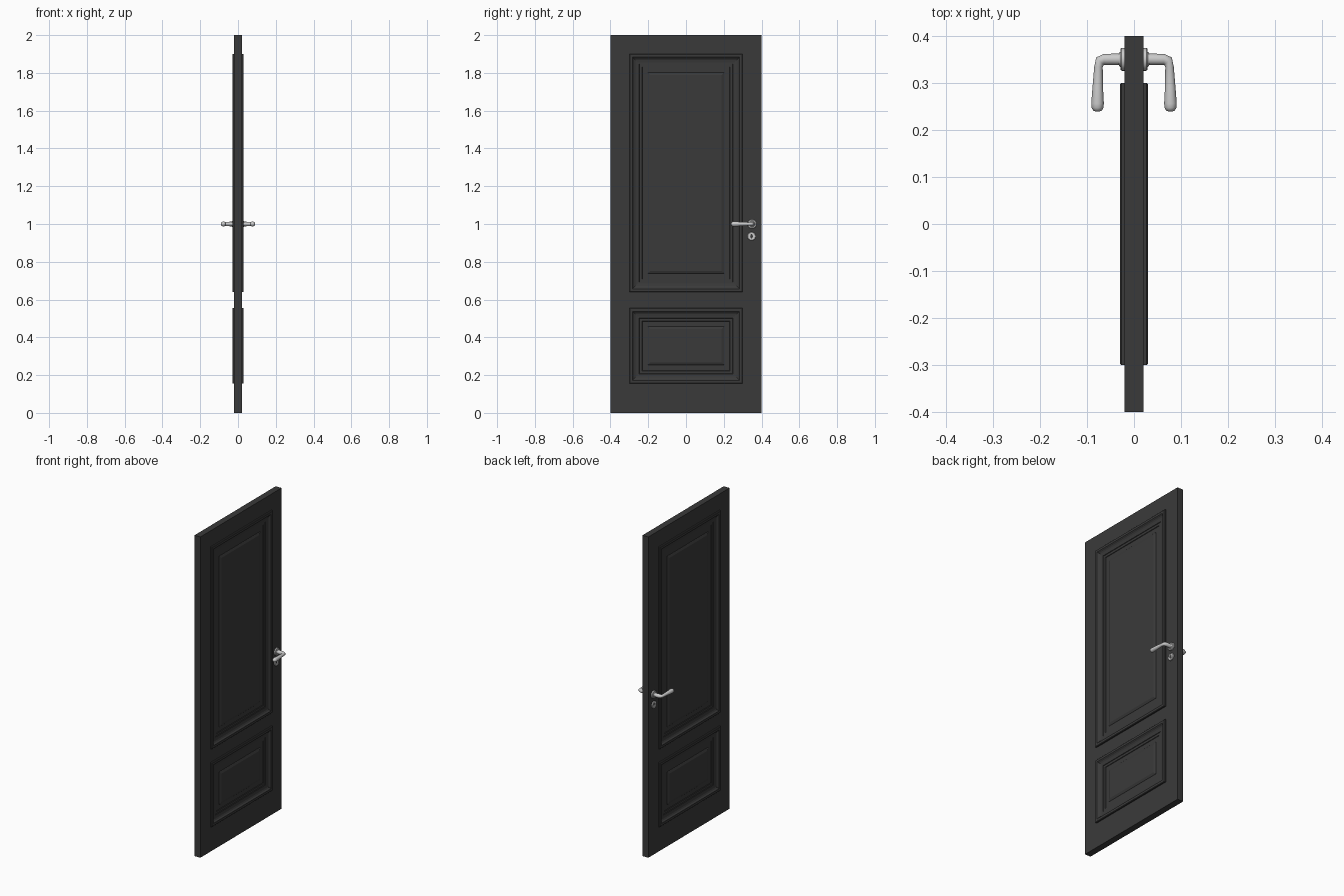
import bpy, bmesh
from math import sin, cos, radians, pi

if "Cube" in bpy.data.objects:
    bpy.data.objects.remove(bpy.data.objects["Cube"])

dark = bpy.data.materials.new("dark_paint")
dark.diffuse_color = (0.042, 0.042, 0.042, 1)
dark.use_nodes = True
dark.node_tree.nodes["Principled BSDF"].inputs["Base Color"].default_value = dark.diffuse_color


def finish(bm, name, mat=None, mirror=True, smooth=None):
    bmesh.ops.recalc_face_normals(bm, faces=bm.faces)
    me = bpy.data.meshes.new(name)
    bm.to_mesh(me)
    bm.free()
    ob = bpy.data.objects.new(name, me)
    bpy.context.collection.objects.link(ob)
    if mat:
        me.materials.append(mat)
    if smooth:
        bpy.context.view_layer.objects.active = ob
        ob.select_set(True)
        bpy.ops.object.shade_smooth_by_angle(angle=radians(smooth))
        ob.select_set(False)
    if mirror:  # same part on the other face of the door
        ob.modifiers.new("other_side", 'MIRROR').use_axis[0] = True
    return ob


def loft(name, loops, cap_start=False, cap_end=False, **kw):
    bm = bmesh.new()
    rings = [[bm.verts.new(p) for p in loop] for loop in loops]
    n = len(rings[0])
    for a, b in zip(rings, rings[1:]):
        for i in range(n):
            j = (i + 1) % n
            bm.faces.new((a[i], a[j], b[j], b[i]))
    if cap_start:
        bm.faces.new(rings[0])
    if cap_end:
        bm.faces.new(rings[-1])
    # loops start facing +x, so make sure the cap points outwards
    ob = finish(bm, name, **kw)
    return ob


def oval(x, y, z, ry, rz, n=24):
    return [(x, y + ry * cos(2 * pi * i / n), z + rz * sin(2 * pi * i / n)) for i in range(n)]


# Door slab: grid of cells with two openings, extruded to thickness
panels = {"upper_panel": (0.64, 1.90), "lower_panel": (0.155, 0.555)}
T, W, LAP = 0.02, 0.30, 0.012
ys = [-0.4, -W + LAP, W - LAP, 0.4]
zs = [0, 0.155 + LAP, 0.555 - LAP, 0.64 + LAP, 1.90 - LAP, 2]
bm = bmesh.new()
grid = [[bm.verts.new((-T, y, z)) for z in zs] for y in ys]
for i in range(3):
    for k in range(5):
        if not (i == 1 and k in (1, 3)):
            bm.faces.new((grid[i][k], grid[i + 1][k], grid[i + 1][k + 1], grid[i][k + 1]))
ext = bmesh.ops.extrude_face_region(bm, geom=bm.faces[:], use_keep_orig=True)
bmesh.ops.translate(bm, vec=(2 * T, 0, 0),
                    verts=[g for g in ext["geom"] if isinstance(g, bmesh.types.BMVert)])
finish(bm, "door_slab", dark, mirror=False)

# Moulded panels: (inset from outer edge, distance from door centre)
profile = [(0, 0.019), (0, 0.027), (0.003, 0.030), (0.017, 0.030), (0.021, 0.027),
           (0.024, 0.023), (0.032, 0.019), (0.044, 0.017), (0.052, 0.017), (0.054, 0.014),
           (0.068, 0.014), (0.070, 0.011), (0.098, 0.011), (0.100, 0.013), (0.112, 0.018)]
for name, (z0, z1) in panels.items():
    loops = [[(x, -W + d, z0 + d), (x, W - d, z0 + d), (x, W - d, z1 - d), (x, -W + d, z1 - d)]
             for d, x in profile]
    loft(name, loops, cap_end=True, mat=dark)

# Round plate behind the handle
loft("handle_rosette", [oval(x, 0.35, 1.0, r, r) for x, r in
     ((0.019, 0.024), (0.027, 0.024), (0.029, 0.022), (0.029, 0.016), (0.032, 0.014), (0.032, 0.010))],
     cap_start=True, cap_end=True, smooth=35)

# Lever: stem, bend and swelling grip as (x, y, heading, radius)
path = [(0.028, 0.35, 0, 0.012), (0.064, 0.35, 0, 0.0118), (0.0725, 0.346, -45, 0.0112),
        (0.0755, 0.334, -87, 0.009), (0.077, 0.29, -89, 0.0112), (0.0775, 0.256, -90, 0.0134),
        (0.0775, 0.247, -90, 0.0125), (0.0775, 0.241, -90, 0.009), (0.0775, 0.239, -90, 0.004)]
loops = []
for x, y, a, r in path:
    a = radians(a)
    loops.append([(x - sin(a) * r * cos(t), y + cos(a) * r * cos(t), 1.0 + r * sin(t))
                  for t in (2 * pi * i / 20 for i in range(20))])
loft("handle_lever", loops, cap_start=True, cap_end=True, smooth=50)

# Keyhole plate with an oval opening
loft("keyhole_plate", [oval(x, 0.347, 0.935, ry, rz) for x, ry, rz in
     ((0.019, 0.022, 0.022), (0.025, 0.022, 0.022), (0.027, 0.020, 0.020),
      (0.027, 0.007, 0.012), (0.0195, 0.007, 0.012))], smooth=35)
loft("keyhole_opening", [oval(x, 0.347, 0.935, 0.007, 0.012) for x in (0.0195, 0.0205)],
     cap_end=True, mat=dark)
